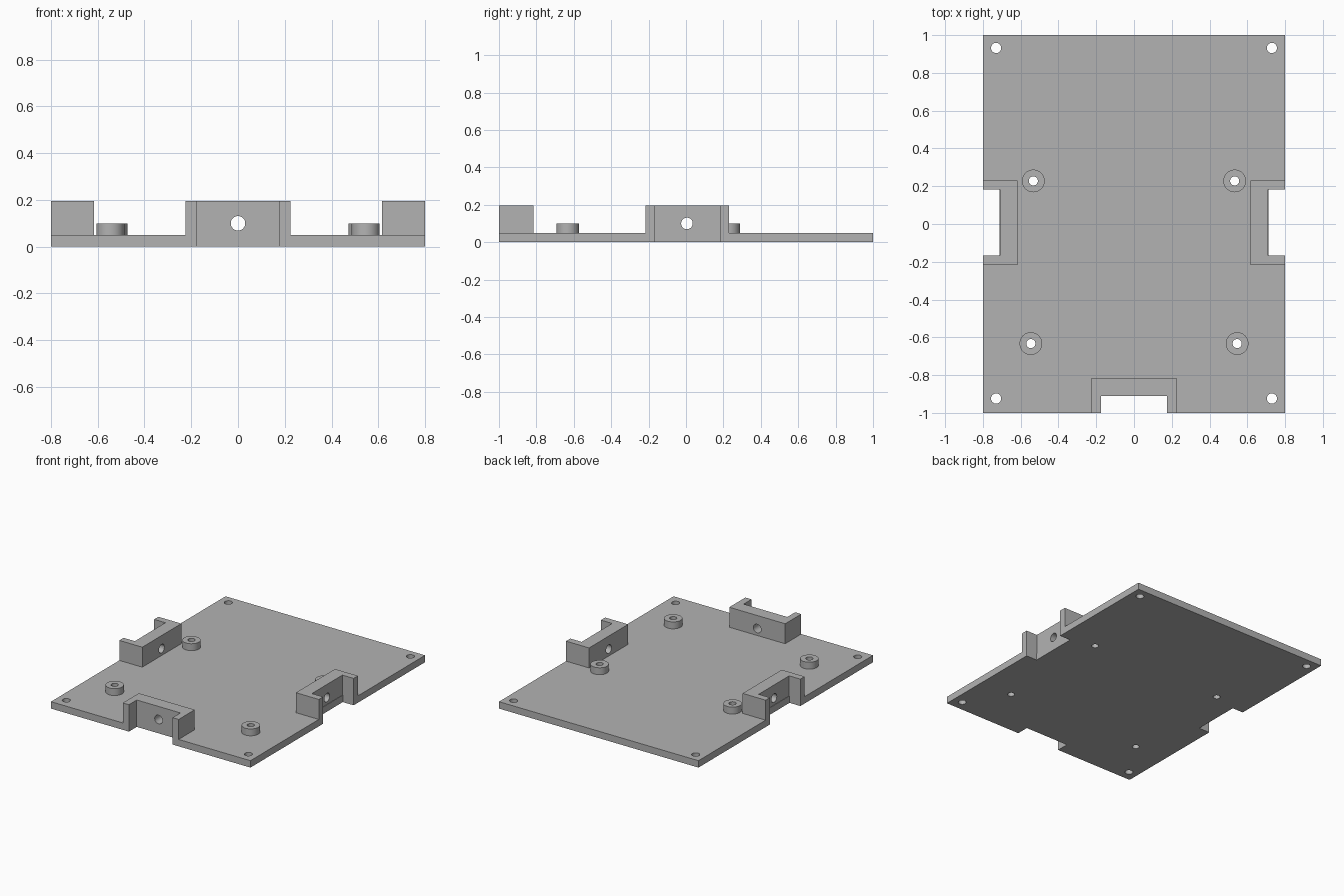
import bpy, bmesh, math
from mathutils import Matrix, Vector

cube = bpy.data.objects.get("Cube")
if cube:
    bpy.data.objects.remove(cube, do_unlink=True)

PLATE_TOP, BOSS_TOP, WALL_TOP = 0.05, 0.1, 0.195
X, Y = 0.8, 1.0
SIDE_Y = 0.007          # centre of the side brackets
HALF, GAP = 0.224, 0.175  # half widths of a bracket and of its pocket

grey = bpy.data.materials.new("plain grey")
grey.use_nodes = True
grey.diffuse_color = (0.45, 0.45, 0.45, 1)
grey.node_tree.nodes["Principled BSDF"].inputs["Base Color"].default_value = grey.diffuse_color


def add_object(name, bm):
    bmesh.ops.recalc_face_normals(bm, faces=bm.faces)
    mesh = bpy.data.meshes.new(name)
    bm.to_mesh(mesh)
    bm.free()
    mesh.materials.append(grey)
    ob = bpy.data.objects.new(name, mesh)
    bpy.context.collection.objects.link(ob)
    return ob


def prism(name, outline, z0, z1):
    bm = bmesh.new()
    face = bm.faces.new([bm.verts.new((x, y, z0)) for x, y in outline])
    top = bmesh.ops.extrude_face_region(bm, geom=[face])["geom"]
    verts = [v for v in top if isinstance(v, bmesh.types.BMVert)]
    bmesh.ops.translate(bm, verts=verts, vec=(0, 0, z1 - z0))
    return add_object(name, bm)


def cylinder(name, centre, radius, depth, axis="Z"):
    bm = bmesh.new()
    turn = Vector((0, 0, 1)).rotation_difference(
        Vector([float(a == axis) for a in "XYZ"])).to_matrix().to_4x4()
    bmesh.ops.create_cone(bm, cap_ends=True, segments=48, radius1=radius, radius2=radius,
                          depth=depth, matrix=Matrix.Translation(centre) @ turn)
    return add_object(name, bm)


def drill(ob, centre, radius, axis="Z"):
    cutter = cylinder("drill", centre, radius, 0.5, axis)
    cutter.hide_render = True
    mod = ob.modifiers.new("hole", "BOOLEAN")
    mod.object, mod.operation, mod.solver = cutter, "DIFFERENCE", "EXACT"
    bpy.context.view_layer.objects.active = ob
    bpy.ops.object.modifier_apply(modifier=mod.name)
    bpy.data.objects.remove(cutter, do_unlink=True)


def smooth(ob):
    bpy.ops.object.select_all(action="DESELECT")
    ob.select_set(True)
    bpy.context.view_layer.objects.active = ob
    bpy.ops.object.shade_smooth_by_angle(angle=math.radians(30))


# Base plate with a notch in the front edge and in each side edge
front, side = -0.91, 0.713
lo, hi = SIDE_Y - GAP, SIDE_Y + GAP
right_half = [(GAP, front), (GAP, -Y), (X, -Y), (X, lo), (side, lo),
              (side, hi), (X, hi), (X, Y)]
left_half = [(-x, y) for x, y in reversed(right_half)]
plate = prism("base_plate", right_half + left_half, 0, PLATE_TOP)

# U-shaped brackets around the notches
u_shape = [(-HALF, 0), (-GAP, 0), (-GAP, 0.09), (GAP, 0.09),
           (GAP, 0), (HALF, 0), (HALF, 0.184), (-HALF, 0.184)]
bracket = prism("front_bracket", [(x, y - Y) for x, y in u_shape], PLATE_TOP, WALL_TOP)
drill(bracket, (0, -Y, 0.1), 0.031, "Y")
smooth(bracket)
for s, label in ((1, "left"), (-1, "right")):
    outline = [(s * (X - d), w + SIDE_Y) for w, d in u_shape]
    bracket = prism(label + "_bracket", outline, PLATE_TOP, WALL_TOP)
    drill(bracket, (s * X, 0.005, 0.1), 0.031, "X")
    smooth(bracket)

# Standoff bosses, drilled through the plate
for s, label in ((1, "left"), (-1, "right")):
    for end, x, y in (("back", 0.533, 0.228), ("front", 0.546, -0.633)):
        boss = cylinder(f"{end}_{label}_boss", (s * x, y, (PLATE_TOP + BOSS_TOP) / 2),
                        0.06, BOSS_TOP - PLATE_TOP)
        for part in (boss, plate):
            drill(part, (s * x, y, 0.05), 0.024)
        smooth(boss)

    # Corner screw holes
    for y in (0.932, -0.924):
        drill(plate, (s * 0.73, y, 0), 0.027)
smooth(plate)
